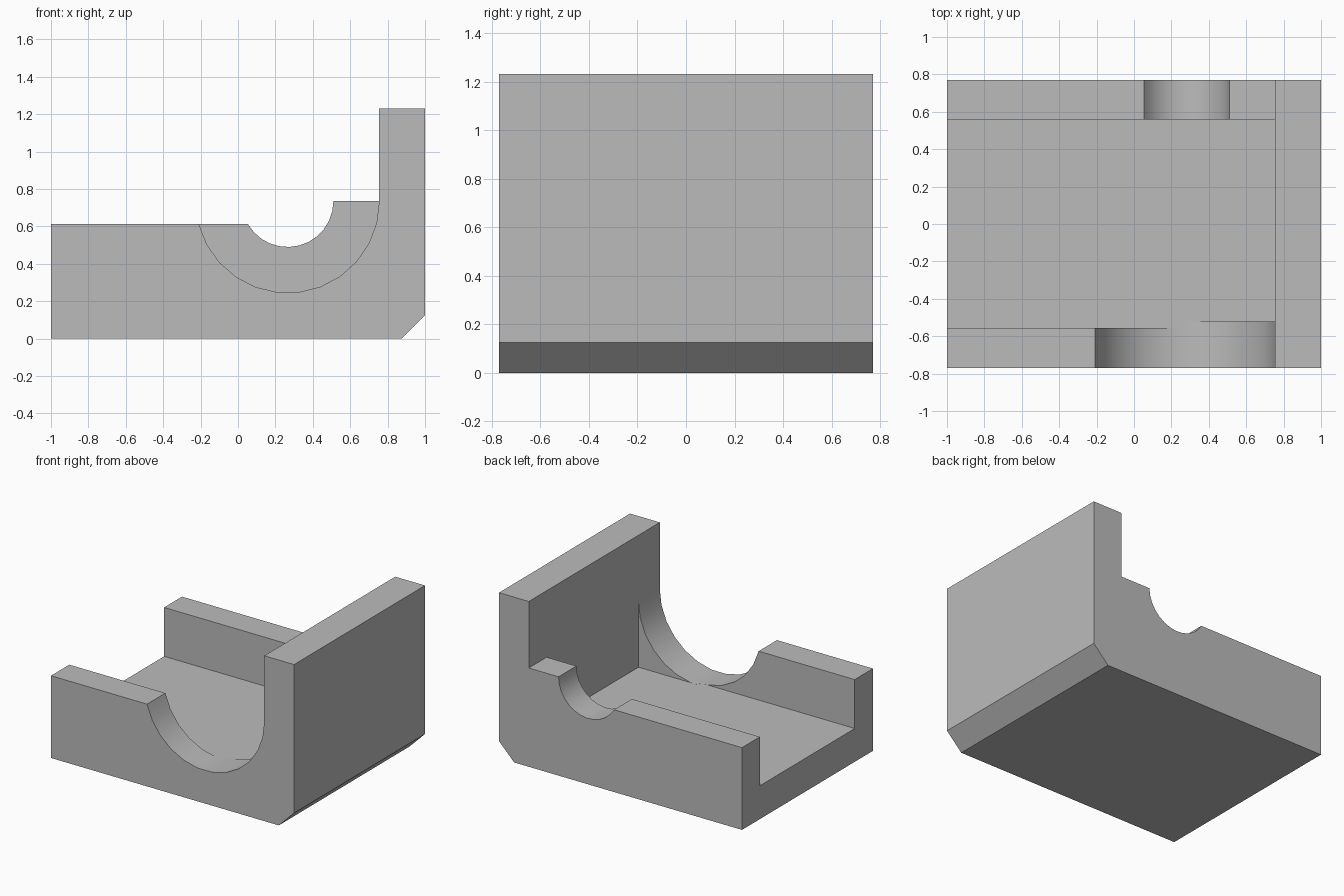
import bpy, bmesh, math

cube = bpy.data.objects.get("Cube")
if cube:
    bpy.data.objects.remove(cube, do_unlink=True)

HALF_Y, RIM, LEDGE, TOP = 0.77, 0.612, 0.735, 1.23
CX, INNER_X = 0.265, 0.755
BIG_R, SMALL_R, STEPS = 0.49, 0.245, 12

grey = bpy.data.materials.new("plain grey")
grey.use_nodes = True
colour = (0.5, 0.5, 0.5, 1)
grey.diffuse_color = colour
grey.node_tree.nodes["Principled BSDF"].inputs["Base Color"].default_value = colour


def saddle(radius):
    """Lower arc from the rim on the left round to the ledge on the right."""
    start = -math.acos((LEDGE - RIM) / radius)
    angles = [start + (math.pi / 2 - start) * i / STEPS for i in range(STEPS + 1)]
    return [(round(CX + radius * math.sin(a), 4),
             round(LEDGE - radius * math.cos(a), 4)) for a in angles]


def prism(name, outline, low, high, axis):
    """Extrude an outline along y (x, z points) or z (x, y points)."""
    bm = bmesh.new()
    place = (lambda p, d: (p[0], d, p[1])) if axis == "y" else (lambda p, d: (p[0], p[1], d))
    ends = [[bm.verts.new(place(p, d)) for p in outline] for d in (low, high)]
    for ring in ends:
        bm.faces.new(ring)
    n = len(outline)
    for i in range(n):
        j = (i + 1) % n
        bm.faces.new((ends[0][i], ends[0][j], ends[1][j], ends[1][i]))
    bmesh.ops.recalc_face_normals(bm, faces=bm.faces)
    mesh = bpy.data.meshes.new(name)
    bm.to_mesh(mesh)
    bm.free()
    mesh.materials.append(grey)
    obj = bpy.data.objects.new(name, mesh)
    bpy.context.collection.objects.link(obj)
    return obj


# Block with a tall side wall, chamfered lower edge and the small saddle
block = prism("bracket_body",
              [(-1, 0), (0.875, 0), (1, 0.125), (1, TOP), (INNER_X, TOP), (INNER_X, LEDGE)]
              + saddle(SMALL_R)[::-1] + [(-1, RIM)],
              -HALF_Y, HALF_Y, "y")

# Channel through the middle, stepped where the front wall thickens
big = saddle(BIG_R)
floor = min(z for x, z in big)
channel = prism("channel_cutter",
                [(-1.2, -0.555), (CX, -0.555), (CX, -0.52), (INNER_X, -0.52),
                 (INNER_X, 0.56), (-1.2, 0.56)], floor, 1.5, "z")

# Large saddle through the front wall
opening = prism("saddle_cutter", big + [(INNER_X, 1.5), (big[0][0], 1.5)],
                -1, -0.4, "y")

bpy.ops.object.select_all(action="DESELECT")
bpy.context.view_layer.objects.active = block
block.select_set(True)
for cutter in (channel, opening):
    mod = block.modifiers.new(cutter.name, "BOOLEAN")
    mod.operation, mod.solver, mod.object = "DIFFERENCE", "EXACT", cutter
    bpy.ops.object.modifier_apply(modifier=mod.name)
    bpy.data.objects.remove(cutter, do_unlink=True)

# Smooth saddles, flat large faces
bpy.ops.object.shade_smooth_by_angle(angle=math.radians(30))
for face in block.data.polygons:
    if face.area > 0.03:
        face.use_smooth = False
